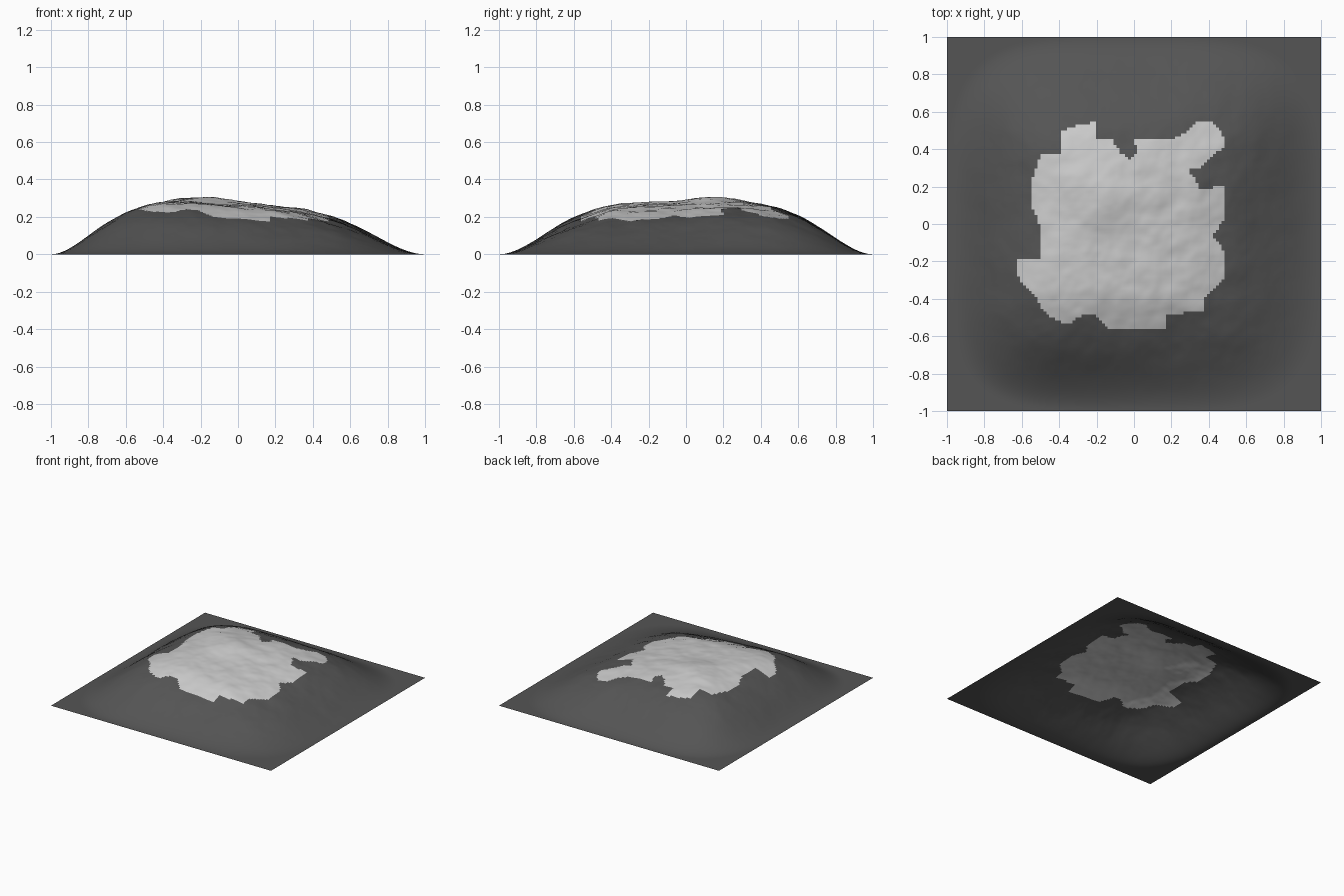
import bpy, bmesh
from math import sqrt, exp
from mathutils import Vector, noise

if "Cube" in bpy.data.objects:
    bpy.data.objects.remove(bpy.data.objects["Cube"])

N = 128  # grid cells per side

# outline of the pale summit patch, seen from above
PATCH = [(-.39, .37), (-.39, .50), (-.29, .53), (-.20, .545), (-.20, .455), (-.12, .455),
         (-.08, .39), (-.03, .345), (0, .36), (.02, .39), (0, .45), (.19, .45), (.26, .48),
         (.33, .54), (.41, .555), (.48, .47), (.49, .42), (.40, .35), (.36, .30), (.29, .29),
         (.32, .25), (.36, .18), (.45, .205), (.48, .20), (.48, .02), (.42, -.06), (.48, -.14),
         (.48, -.30), (.38, -.40), (.38, -.475), (.30, -.475), (.17, -.48), (.17, -.555),
         (-.14, -.555), (-.21, -.49), (-.27, -.485), (-.36, -.54), (-.44, -.50), (-.50, -.44),
         (-.53, -.385), (-.625, -.28), (-.625, -.195), (-.505, -.18), (-.505, 0), (-.55, .10),
         (-.54, .25), (-.50, .37)]


def in_patch(x, y):
    inside = False
    for (x1, y1), (x2, y2) in zip(PATCH, PATCH[1:] + PATCH[:1]):
        if (y1 > y) != (y2 > y) and x < x1 + (y - y1) * (x2 - x1) / (y2 - y1):
            inside = not inside
    return inside


def height(x, y):
    # tilted plateau, one soft peak, layered noise, then a falloff to the edges
    base = .268 - .08 * x + .03 * y + .06 * x * y
    base += .03 * exp(-((x + .15) ** 2 + (y - .16) ** 2) / .02)
    base += .012 * noise.fractal(Vector((x * 4, y * 4, 3.1)), .9, 2.0, 4)
    d = min(1, sqrt(x ** 4 + y ** 4))
    return max(0, base * (1 - d * d * (3 - 2 * d)))


def material(name, v):
    m = bpy.data.materials.new(name)
    m.diffuse_color = (v, v, v, 1)
    m.use_nodes = True
    m.node_tree.nodes["Principled BSDF"].inputs["Base Color"].default_value = m.diffuse_color
    return m


# hill terrain: displaced grid
mesh = bpy.data.meshes.new("hill_terrain")
bm = bmesh.new()
bmesh.ops.create_grid(bm, x_segments=N, y_segments=N, size=1)
for v in bm.verts:
    v.co.z = height(v.co.x, v.co.y)
# pale summit faces take the second material
for f in bm.faces:
    c = f.calc_center_median()
    f.material_index = int(in_patch(c.x, c.y))
    f.smooth = True
bm.to_mesh(mesh)
bm.free()
mesh.materials.append(material("dark_slope", .09))
mesh.materials.append(material("pale_summit", .8))
hill = bpy.data.objects.new("hill_terrain", mesh)
bpy.context.collection.objects.link(hill)
